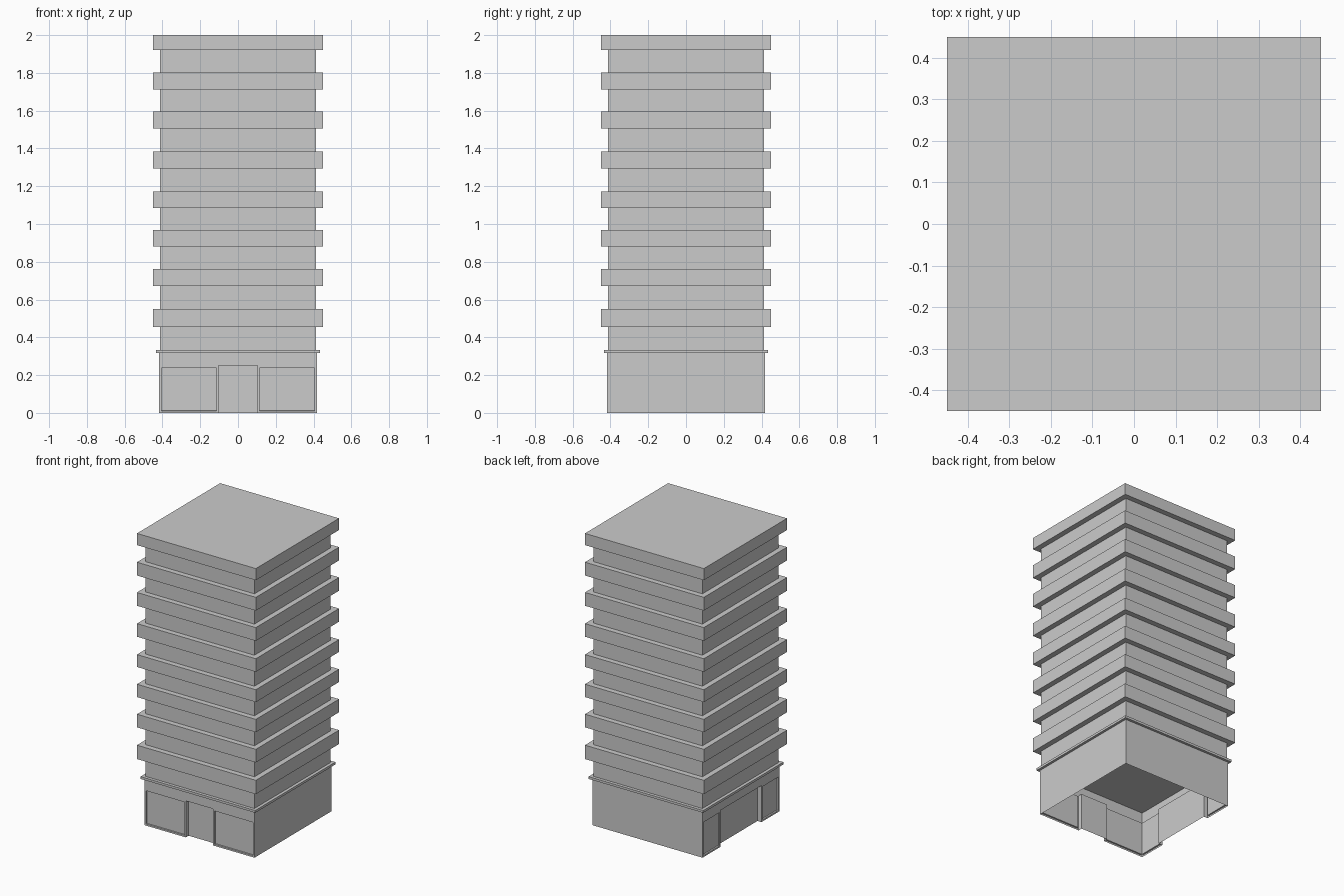
import bpy, bmesh
from mathutils import Matrix, Vector

cube = bpy.data.objects.get("Cube")
if cube:
    bpy.data.objects.remove(cube, do_unlink=True)

HALF = 0.417         # half width of the ground floor
CORE = 0.413         # half width of the upper walls
LEDGE_LOW, LEDGE_HIGH = 0.318, 0.334
OPENING_TOP = 0.25   # top of door and shop windows
RECESS = 0.03

concrete = bpy.data.materials.new("concrete grey")
concrete.use_nodes = True
grey = (0.6, 0.6, 0.6, 1)
concrete.diffuse_color = grey
concrete.node_tree.nodes["Principled BSDF"].inputs["Base Color"].default_value = grey


def finish(name, bm):
    mesh = bpy.data.meshes.new(name)
    bm.to_mesh(mesh)
    bm.free()
    mesh.materials.append(concrete)
    obj = bpy.data.objects.new(name, mesh)
    bpy.context.collection.objects.link(obj)
    return obj


def slab(name, half, low, high):
    """Square block centred on the tower axis."""
    bm = bmesh.new()
    size = Matrix.Diagonal((2 * half, 2 * half, high - low, 1))
    bmesh.ops.create_cube(bm, size=1, matrix=Matrix.Translation((0, 0, (low + high) / 2)) @ size)
    return finish(name, bm)


def wall(name, angle, door=None):
    """Ground floor wall; with a door half width it gets a recess and two windows."""
    bm = bmesh.new()

    def quad(*points):
        return bm.faces.new([bm.verts.new(p) for p in points])

    def panel(left, right, low, high, depth=0.0):
        y = depth - HALF
        return quad((left, y, low), (right, y, low), (right, y, high), (left, y, high))

    if door is None:
        panel(-HALF, HALF, 0, LEDGE_LOW)
    else:
        panel(-HALF, HALF, OPENING_TOP, LEDGE_LOW)
        windows = [panel(-HALF, -door, 0, OPENING_TOP), panel(door, HALF, 0, OPENING_TOP)]
        # Recessed door panel with its jambs and soffit
        panel(-door, door, 0, OPENING_TOP, RECESS)
        front, back, top = -HALF, RECESS - HALF, OPENING_TOP
        quad((-door, front, 0), (-door, back, 0), (-door, back, top), (-door, front, top))
        quad((door, back, 0), (door, front, 0), (door, front, top), (door, back, top))
        quad((-door, front, top), (-door, back, top), (door, back, top), (door, front, top))
        # Sunken glazing inside a thin frame
        bm.normal_update()
        bmesh.ops.inset_individual(bm, faces=windows, thickness=0.016)
        bm.normal_update()
        bmesh.ops.inset_individual(bm, faces=windows, thickness=0.001, depth=-0.01)
    bmesh.ops.rotate(bm, verts=bm.verts, cent=Vector(), matrix=Matrix.Rotation(angle, 3, 'Z'))
    return finish(name, bm)


# Ground floor shell, open underneath
QUARTER = 1.5707963
wall("front_shop_wall", 0, door=0.103)
wall("right_shop_wall", -QUARTER, door=0.22)
wall("left_wall", QUARTER)
wall("back_wall", 2 * QUARTER)

# Ledge over the ground floor, and the upper walls
slab("ground_floor_ledge", 0.434, LEDGE_LOW, LEDGE_HIGH)
slab("upper_walls", CORE, LEDGE_HIGH - 0.005, 1.95)

# Projecting floor bands
bands = [(0.456, 0.551), (0.673, 0.763), (0.88, 0.968), (1.086, 1.171),
         (1.293, 1.383), (1.505, 1.596), (1.712, 1.803), (1.92, 2.0)]
for number, (low, high) in enumerate(bands, 1):
    slab(f"floor_band_{number}", 0.45, low, high)
